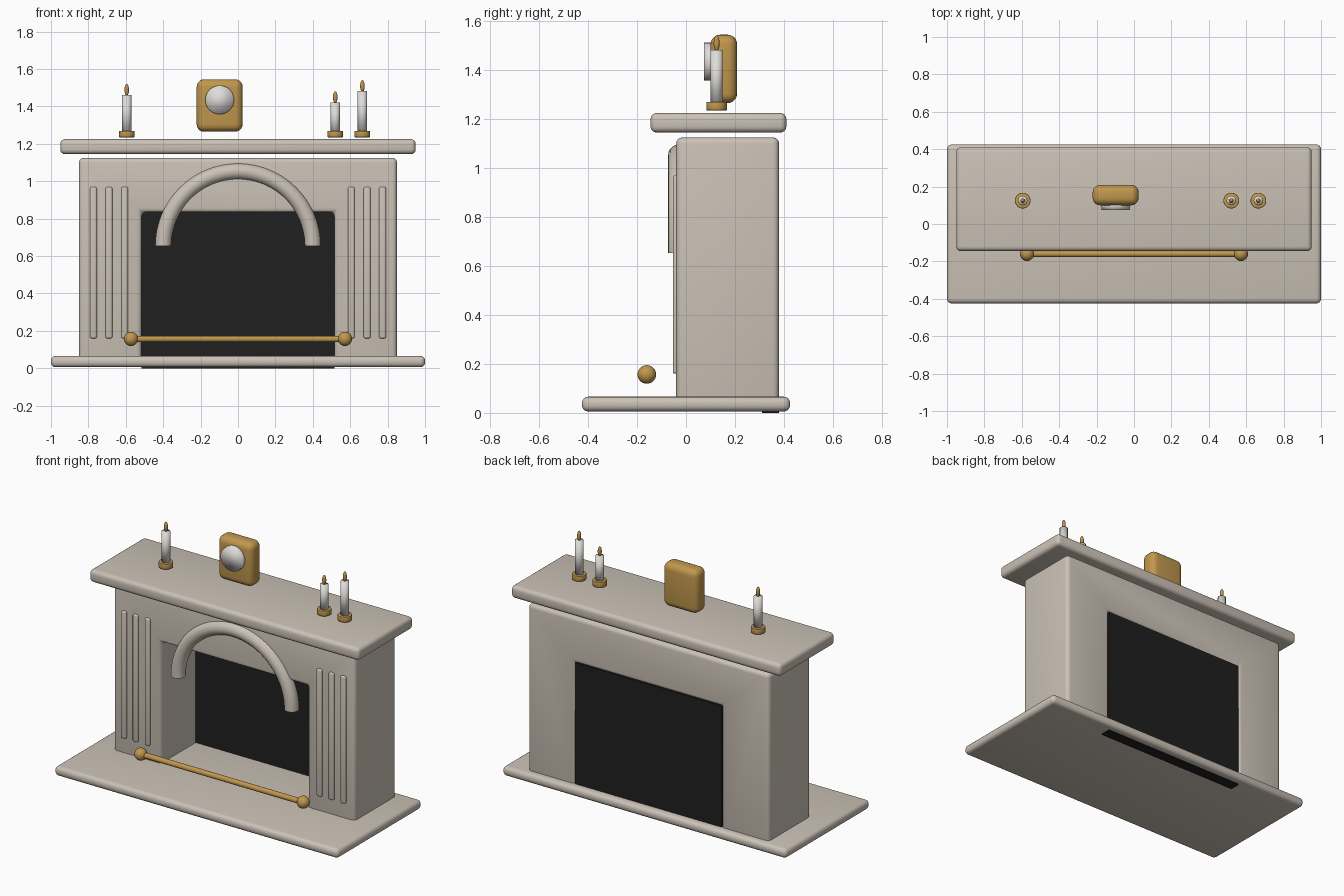
import bpy, bmesh, math
from mathutils import Matrix, Vector

if "Cube" in bpy.data.objects:
    bpy.data.objects.remove(bpy.data.objects["Cube"])


def material(name, rgb):
    m = bpy.data.materials.new(name)
    m.diffuse_color = (*rgb, 1)
    m.use_nodes = True
    m.node_tree.nodes["Principled BSDF"].inputs["Base Color"].default_value = m.diffuse_color
    return m


STONE = material("warm_stone", (0.60, 0.54, 0.47))
BLACK = material("soot_black", (0.014, 0.014, 0.014))
BRASS = material("brass", (0.53, 0.31, 0.075))
WAX = material("wax_white", (0.74, 0.72, 0.69))


def finish(name, bm, mat, bevel=0, segments=4, angle=35):
    bmesh.ops.recalc_face_normals(bm, faces=bm.faces)
    if bevel:
        bmesh.ops.bevel(bm, geom=[e for e in bm.edges if e.calc_face_angle(0) > 0.5],
                        offset=bevel, segments=segments, profile=0.5,
                        affect='EDGES', clamp_overlap=True)
    mesh = bpy.data.meshes.new(name)
    bm.to_mesh(mesh)
    bm.free()
    mesh.materials.append(mat)
    ob = bpy.data.objects.new(name, mesh)
    bpy.context.collection.objects.link(ob)
    bpy.ops.object.select_all(action='DESELECT')
    ob.select_set(True)
    bpy.context.view_layer.objects.active = ob
    bpy.ops.object.shade_smooth_by_angle(angle=math.radians(angle))
    return ob


def box(name, x, y, z, mat, bevel=0, segments=4):
    bm = bmesh.new()
    size = [b - a for a, b in (x, y, z)]
    mid = [(a + b) / 2 for a, b in (x, y, z)]
    bmesh.ops.create_cube(bm, size=1, matrix=Matrix.Translation(mid) @ Matrix.Diagonal((*size, 1)))
    return finish(name, bm, mat, bevel, segments)


def rod(name, a, b, r, mat, bevel=0, angle=35):
    a, b = Vector(a), Vector(b)
    bm = bmesh.new()
    rot = (b - a).to_track_quat('Z', 'Y').to_matrix().to_4x4()
    bmesh.ops.create_cone(bm, cap_ends=True, segments=32, radius1=r, radius2=r,
                          depth=(b - a).length, matrix=Matrix.Translation((a + b) / 2) @ rot)
    return finish(name, bm, mat, bevel, 2, angle)


def ball(name, centre, radii, mat):
    bm = bmesh.new()
    bmesh.ops.create_uvsphere(bm, u_segments=24, v_segments=14, radius=1,
                              matrix=Matrix.Translation(centre) @ Matrix.Diagonal((*radii, 1)))
    return finish(name, bm, mat)


# Hearth slab and mantel shelf
box("hearth", (-1, 1), (-0.425, 0.425), (0.006, 0.066), STONE, 0.025)
box("mantel_shelf", (-0.95, 0.95), (-0.145, 0.41), (1.145, 1.225), STONE, 0.025)

# Surround: upside-down U profile pushed back through its depth
bm = bmesh.new()
profile = [(-0.85, 0.03), (-0.85, 1.125), (0.85, 1.125), (0.85, 0.03),
           (0.515, 0.03), (0.515, 0.835), (-0.515, 0.835), (-0.515, 0.03)]
face = bm.faces.new([bm.verts.new((x, -0.04, z)) for x, z in profile])
back = bmesh.ops.extrude_face_region(bm, geom=[face])["geom"]
bmesh.ops.translate(bm, verts=[v for v in back if isinstance(v, bmesh.types.BMVert)],
                    vec=(0, 0.42, 0))
finish("surround", bm, STONE, 0.025)

# Firebox back panel, reaching down through the hearth
box("firebox_back", (-0.517, 0.517), (0.31, 0.379), (0, 0.838), BLACK)

# Raised ribs on both legs
for side in (-1, 1):
    for i, x in enumerate((0.605, 0.69, 0.773)):
        box(f"leg_rib_{side}_{i}", (side * x - 0.018, side * x + 0.018),
            (-0.054, -0.02), (0.16, 0.97), STONE, 0.009, 3)

# Half-ring arch moulding
bm = bmesh.new()
STEPS, SIDES = 48, 20
rings = []
for i in range(STEPS + 1):
    t = math.pi * i / STEPS
    ring = []
    for j in range(SIDES):
        p = 2 * math.pi * j / SIDES
        r = 0.40 + 0.043 * math.cos(p)
        ring.append(bm.verts.new((r * math.cos(t), -0.03 + 0.043 * math.sin(p),
                                  0.653 + r * math.sin(t))))
    rings.append(ring)
for a, b in zip(rings, rings[1:]):
    for j in range(SIDES):
        k = (j + 1) % SIDES
        bm.faces.new((a[j], a[k], b[k], b[j]))
bm.faces.new(rings[0])
bm.faces.new(rings[-1])
finish("arch_moulding", bm, STONE)

# Fender rail with end balls
rod("fender_rail", (-0.575, -0.16, 0.157), (0.575, -0.16, 0.157), 0.017, BRASS)
for side in (-1, 1):
    ball(f"fender_ball_{side}", (side * 0.572, -0.16, 0.157), (0.038,) * 3, BRASS)

# Mantel clock
box("clock_case", (-0.221, 0.025), (0.1, 0.209), (1.265, 1.545), BRASS, 0.04, 5)
rod("clock_face", (-0.098, 0.12, 1.435), (-0.098, 0.074, 1.435), 0.077, WAX, angle=180)

# Candles with holders and flames
for i, (x, top) in enumerate(((-0.595, 1.462), (0.52, 1.422), (0.665, 1.482))):
    y = 0.125
    rod(f"candle_holder_{i}", (x, y, 1.235), (x, y, 1.27), 0.042, BRASS, 0.004)
    rod(f"candle_{i}", (x, y, 1.25), (x, y, top), 0.025, WAX, angle=180)
    ball(f"candle_flame_{i}", (x, y, top + 0.027), (0.012, 0.012, 0.032), BRASS)
